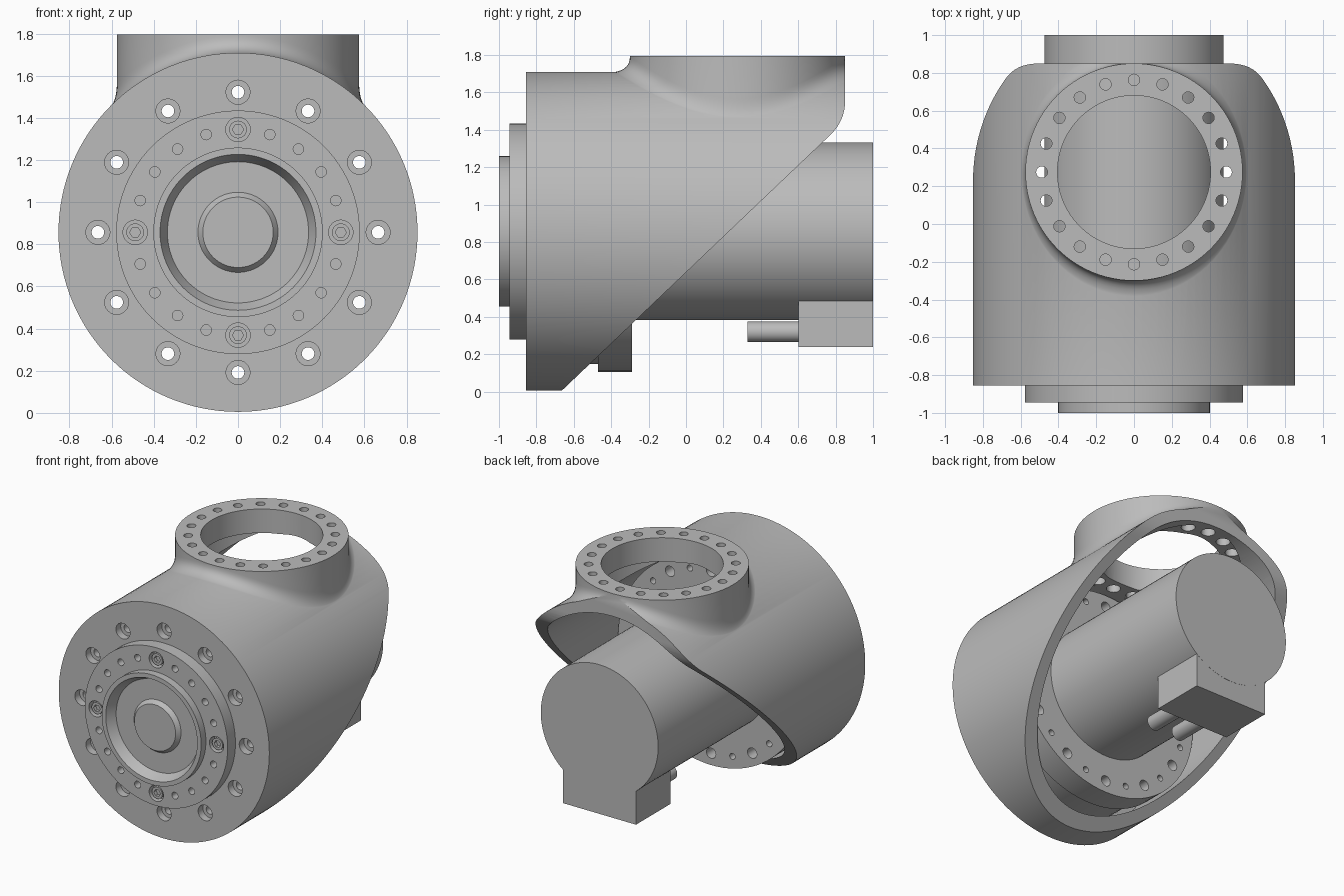
import bpy, bmesh
from math import cos, sin, pi, sqrt, radians
from mathutils import Matrix, Vector

if "Cube" in bpy.data.objects:
    bpy.data.objects.remove(bpy.data.objects["Cube"])

grey = bpy.data.materials.new("metal grey")
grey.use_nodes = True
grey.diffuse_color = (0.5, 0.5, 0.5, 1)
grey.node_tree.nodes["Principled BSDF"].inputs["Base Color"].default_value = (0.5, 0.5, 0.5, 1)

AXIS = 0.857      # height of the main axis
SHELL = 0.852     # housing radius
PORT_Y = 0.275    # centre of the top port
TOP = 1.795
BOLT_CIRCLE = 0.488
ALONG_Y = Matrix.Translation((0, 0, AXIS)) @ Matrix.Rotation(-pi / 2, 4, 'X')
PORT = Matrix.Translation((0, PORT_Y, 0))


def skin(bm, rings):
    """Join rings of points into a closed solid."""
    loops = [[bm.verts.new(p) for p in ring] for ring in rings]
    n = len(loops[0])
    for a, b in zip(loops, loops[1:]):
        for i in range(n):
            j = (i + 1) % n
            bm.faces.new((a[i], a[j], b[j], b[i]))
    bm.faces.new(loops[0][::-1])
    bm.faces.new(loops[-1])


def revolve(bm, profile, matrix, n=64):
    """Turn (radius, height) points around the local z of the matrix."""
    skin(bm, [[matrix @ Vector((r * cos(2 * pi * i / n), r * sin(2 * pi * i / n), h))
               for i in range(n)] for r, h in profile])


def make(name, bm):
    bmesh.ops.recalc_face_normals(bm, faces=bm.faces)
    mesh = bpy.data.meshes.new(name)
    bm.to_mesh(mesh)
    bm.free()
    mesh.materials.append(grey)
    ob = bpy.data.objects.new(name, mesh)
    bpy.context.collection.objects.link(ob)
    return ob


def turned(name, profile, matrix=ALONG_Y, n=96):
    bm = bmesh.new()
    revolve(bm, profile, matrix, n)
    return make(name, bm)


def circle_of(name, profile, radius, angles, base=ALONG_Y, n=24):
    """The same turned shape repeated on a bolt circle."""
    bm = bmesh.new()
    for a in angles:
        t = radians(a)
        revolve(bm, profile, base @ Matrix.Translation((radius * cos(t), radius * sin(t), 0)), n)
    return make(name, bm)


def combine(ob, tool, operation='DIFFERENCE'):
    tool.hide_render = True
    mod = ob.modifiers.new("cut", 'BOOLEAN')
    mod.operation = operation
    mod.solver = 'EXACT'
    mod.object = tool
    bpy.context.view_layer.objects.active = ob
    bpy.ops.object.modifier_apply(modifier=mod.name)
    bpy.data.objects.remove(tool)


def smooth(ob):
    bpy.ops.object.select_all(action='DESELECT')
    ob.select_set(True)
    bpy.context.view_layer.objects.active = ob
    bpy.ops.object.shade_smooth_by_angle(angle=radians(28))


# Port collar with a fillet that flows onto the round housing
def collar_rings(n=96, steps=8):
    R = 0.575

    def surface(r, t):
        return AXIS + sqrt(SHELL ** 2 - (r * cos(t)) ** 2)

    rings = [[] for _ in range(steps + 3)]
    for i in range(n):
        t = 2 * pi * i / n
        flare = 0.03 + 0.09 * sin(t) ** 2
        foot = surface(R, t)
        pts = [(R, TOP)]
        for k in range(steps + 1):
            u = k / steps
            end = surface(R + flare, t) - 0.004
            r = R + flare * u * u
            z = (1 - u) ** 2 * (foot + 0.08) + 2 * u * (1 - u) * foot + u * u * end
            pts.append((r, z))
        pts.append((0.3, 1.2))
        for ring, (r, z) in zip(rings, pts):
            ring.append((r * cos(t), PORT_Y + r * sin(t), z))
    return rings


# Housing: drum plus collar, trimmed by the slanted side profile
housing = turned("housing", [(SHELL, -0.855), (SHELL, 1.0)], n=128)
bm = bmesh.new()
skin(bm, collar_rings())
combine(housing, make("collar", bm), 'UNION')

side = [(-0.95, -0.1), (-0.775, -0.1), (0.77, 1.371)]
p, q, s = Vector((0.77, 1.371)), Vector((0.85, 1.447)), Vector((0.85, 1.55))
for k in range(1, 9):
    u = k / 8
    side.append(tuple((1 - u) ** 2 * p + 2 * u * (1 - u) * q + u * u * s))
side += [(0.85, 2), (-0.95, 2)]
bm = bmesh.new()
skin(bm, [[(x, y, z) for y, z in side] for x in (-1, 1)])
combine(housing, make("side_profile", bm), 'INTERSECT')

# Hollow interior, flat seat under the port, port bore and bolt holes
every18, every30 = range(0, 360, 18), range(0, 360, 30)
combine(housing, turned("cavity", [(0.772, -0.75), (0.772, 1.3)], n=128))
combine(housing, turned("port_seat", [(0.54, 1.0), (0.54, 1.62)], PORT))
combine(housing, turned("port_bore", [(0.405, 1.0), (0.405, 2)], PORT))
combine(housing, circle_of("port_holes", [(0.047, 1.25), (0.047, 1.7), (0.03, 1.7), (0.03, 1.9)],
                           BOLT_CIRCLE, every18, PORT))
combine(housing, circle_of("face_holes", [(0.057, -0.9), (0.057, -0.8), (0.03, -0.8), (0.03, -0.7)],
                           0.665, every30))
smooth(housing)

# Gear unit inside the housing
gear = turned("gear_unit", [(0.71, -0.752), (0.71, -0.47), (0.752, -0.47), (0.752, -0.29)])
combine(gear, circle_of("gear_holes", [(0.038, -0.8), (0.038, -0.2)], 0.665, every30))
combine(gear, circle_of("gear_small_holes", [(0.022, -0.4), (0.022, -0.2)], 0.665, range(15, 360, 30)))
smooth(gear)

# Output flange with dished hub
flange = turned("output_flange", [
    (0.578, -0.85), (0.578, -0.945), (0.402, -0.945), (0.402, -1.0), (0.37, -1.0),
    (0.335, -0.93), (0.19, -0.93), (0.167, -0.96)])
combine(flange, circle_of("tapped_holes", [(0.025, -1.0), (0.025, -0.89)], BOLT_CIRCLE,
                          [a for a in every18 if a % 90], n=16))
combine(flange, circle_of("bolt_recesses", [(0.058, -1.0), (0.058, -0.89)], BOLT_CIRCLE, range(0, 360, 90)))
smooth(flange)

bolts = circle_of("flange_bolts", [(0.042, -0.88), (0.042, -0.935)], BOLT_CIRCLE, range(0, 360, 90))
combine(bolts, circle_of("sockets", [(0.026, -0.91), (0.026, -1.0)], BOLT_CIRCLE, range(0, 360, 90), n=6))
smooth(bolts)

# Motor with connector box and two plugs
smooth(turned("motor", [(0.475, -0.3), (0.475, 1.0)]))

bm = bmesh.new()
bmesh.ops.create_cube(bm, size=1, matrix=Matrix.Translation((0, 0.8, 0.39)) @ Matrix.Diagonal((0.59, 0.398, 0.3, 1)))
make("connector_box", bm)

bm = bmesh.new()
for x in (-0.105, 0.105):
    revolve(bm, [(0.055, 0.33), (0.055, 0.62)],
            Matrix.Translation((x, 0, 0.32)) @ Matrix.Rotation(-pi / 2, 4, 'X'), 24)
smooth(make("connector_plugs", bm))
